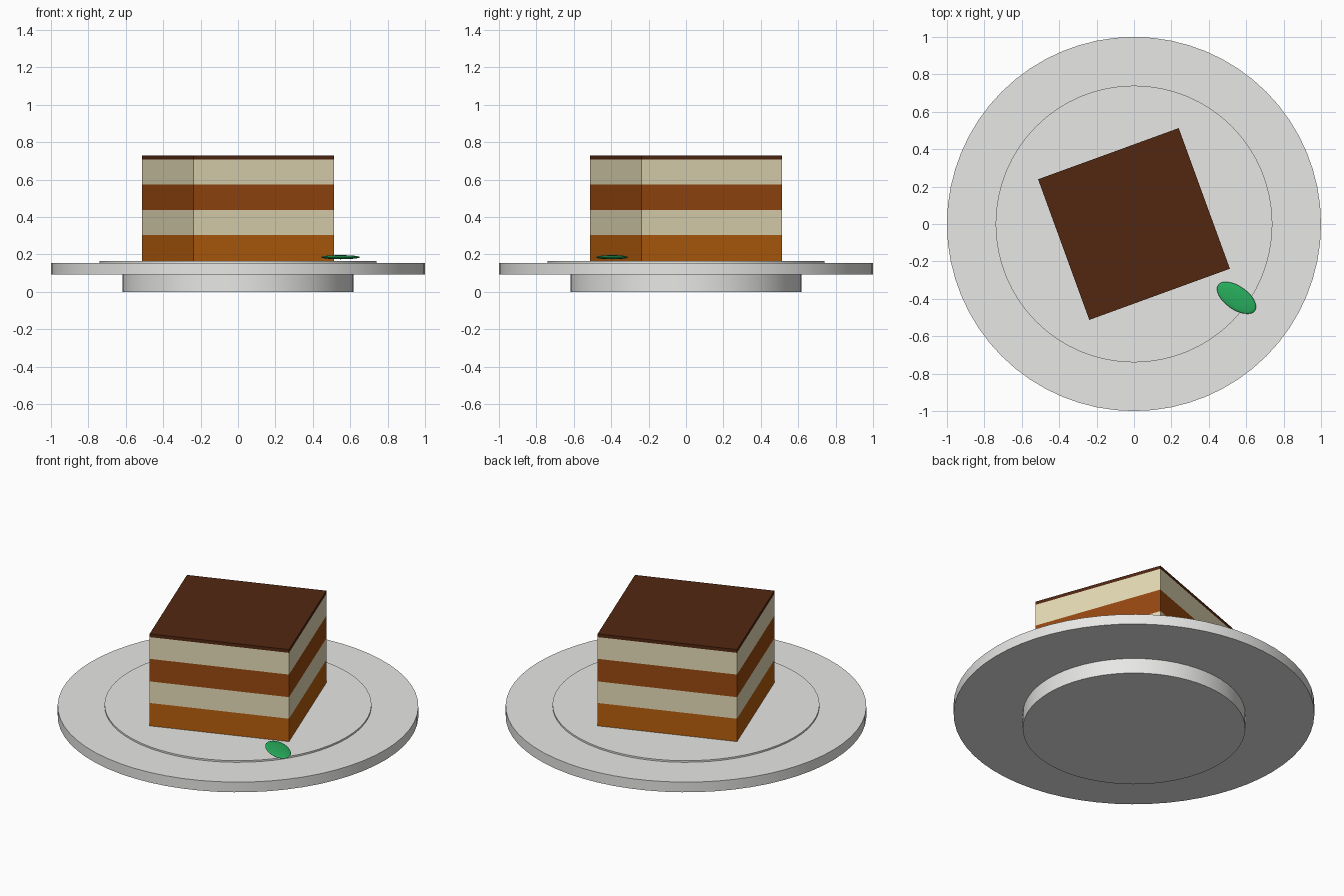
import bpy
import math

default = bpy.data.objects.get("Cube")
if default:
    bpy.data.objects.remove(default, do_unlink=True)


def linear(v):
    v /= 255
    return v / 12.92 if v <= 0.04045 else ((v + 0.055) / 1.055) ** 2.4


def material(name, r, g, b):
    colour = (linear(r), linear(g), linear(b), 1)
    mat = bpy.data.materials.new(name)
    mat.use_nodes = True
    mat.diffuse_color = colour
    mat.node_tree.nodes["Principled BSDF"].inputs["Base Color"].default_value = colour
    return mat


china = material("white china", 237, 237, 235)
cream = material("cream", 230, 220, 183)
light_sponge = material("light sponge", 181, 94, 13)
dark_sponge = material("dark sponge", 153, 72, 17)
cocoa = material("cocoa", 82, 39, 17)
mint = material("mint green", 39, 174, 92)


def finish(name, mat, smooth=False):
    obj = bpy.context.object
    obj.name = name
    obj.data.materials.append(mat)
    bpy.ops.object.transform_apply(location=False, rotation=True, scale=True)
    if smooth:
        bpy.ops.object.shade_smooth_by_angle(angle=math.radians(40))
    return obj


def disc(name, radius, bottom, top):
    bpy.ops.mesh.primitive_cylinder_add(
        vertices=64, radius=radius, depth=top - bottom, location=(0, 0, (bottom + top) / 2))
    finish(name, china, True)


def slab(name, mat, bottom, top):
    bpy.ops.mesh.primitive_cube_add(
        size=1, location=(0, 0, (bottom + top) / 2), rotation=(0, 0, math.radians(20)))
    bpy.context.object.scale = (0.8, 0.8, top - bottom)
    finish(name, mat)


# Plate: foot, wide rim and slightly raised centre
disc("plate_foot", 0.617, 0, 0.093)
disc("plate_rim", 1.0, 0.093, 0.155)
disc("plate_centre", 0.74, 0.155, 0.165)

# Cake layers, stacked from the bottom up
z = 0.165
for name, mat, top in [
    ("lower_sponge", light_sponge, 0.305),
    ("lower_cream", cream, 0.437),
    ("upper_sponge", dark_sponge, 0.575),
    ("upper_cream", cream, 0.708),
    ("cocoa_topping", cocoa, 0.728),
]:
    slab(name, mat, z, top)
    z = top

# Mint leaf: a flattened ellipsoid beside the cake
bpy.ops.mesh.primitive_uv_sphere_add(
    segments=32, ring_count=16, radius=1, location=(0.548, -0.395, 0.185),
    rotation=(0, 0, math.radians(-35)))
bpy.context.object.scale = (0.12, 0.062, 0.011)
finish("mint_leaf", mint, True)
